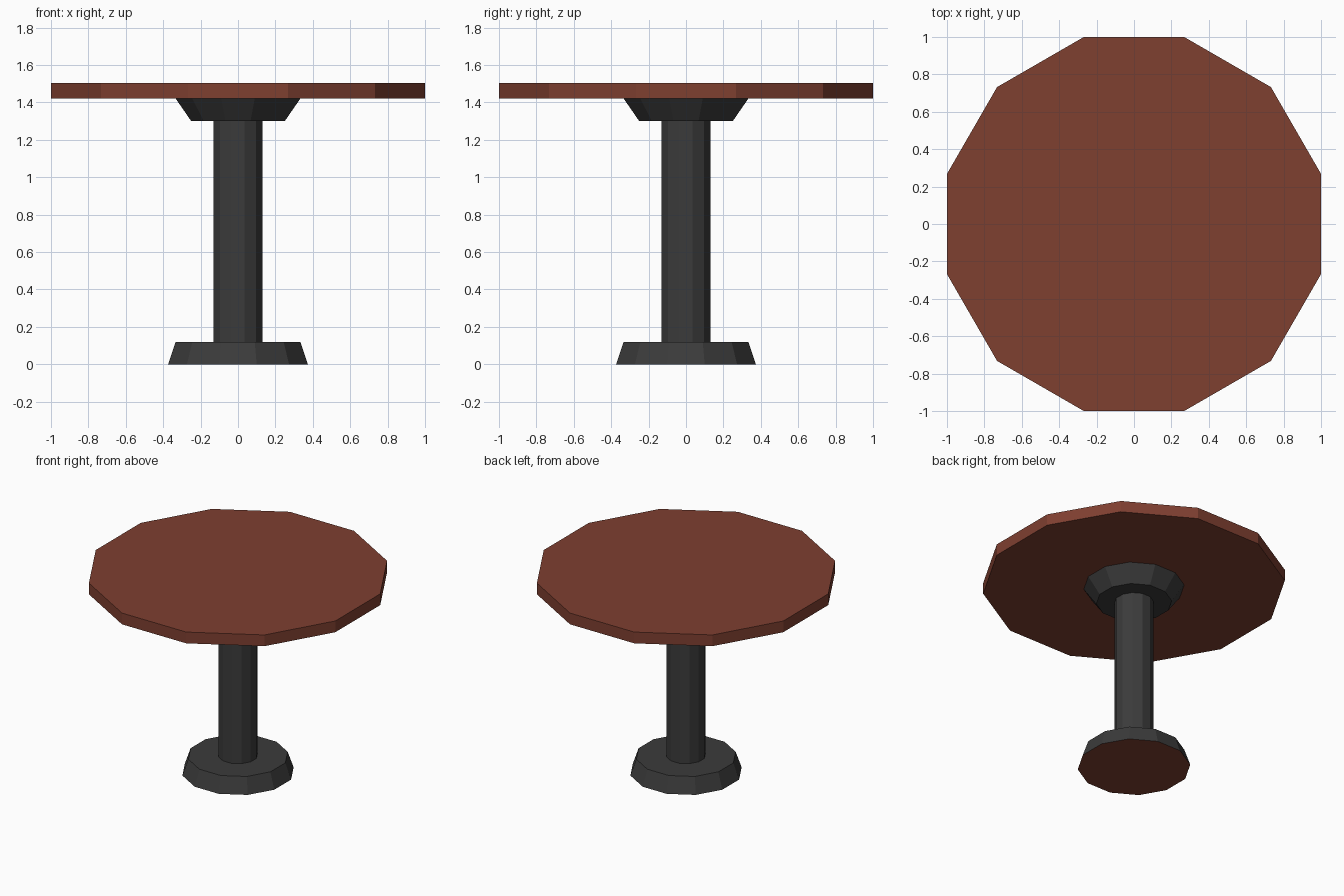
import bpy
import bmesh
import math

if "Cube" in bpy.data.objects:
    bpy.data.objects.remove(bpy.data.objects["Cube"])

SIDES = 12


def material(name, rgb):
    mat = bpy.data.materials.new(name)
    mat.diffuse_color = (*rgb, 1.0)
    mat.use_nodes = True
    mat.node_tree.nodes["Principled BSDF"].inputs["Base Color"].default_value = mat.diffuse_color
    return mat


wood = material("brown wood", (0.21, 0.05, 0.03))
metal = material("dark metal", (0.044, 0.044, 0.044))


def tapered_disc(name, z0, z1, half0, half1, mats):
    """Twelve-sided frustum; half widths are measured to the flat sides."""
    scale = 1 / math.cos(math.pi / SIDES)
    bm = bmesh.new()
    rings = []
    for z, half in ((z0, half0), (z1, half1)):
        ring = []
        for i in range(SIDES):
            a = 2 * math.pi * (i + 0.5) / SIDES
            r = half * scale
            ring.append(bm.verts.new((r * math.cos(a), r * math.sin(a), z)))
        rings.append(ring)
    low, high = rings
    for i in range(SIDES):
        j = (i + 1) % SIDES
        bm.faces.new((low[i], low[j], high[j], high[i]))
    bm.faces.new(low[::-1])
    bm.faces.new(high)
    bm.normal_update()
    # The second material, if any, goes on the underside
    if len(mats) > 1:
        for f in bm.faces:
            if f.normal.z < -0.9:
                f.material_index = 1
    mesh = bpy.data.meshes.new(name)
    bm.to_mesh(mesh)
    bm.free()
    for m in mats:
        mesh.materials.append(m)
    obj = bpy.data.objects.new(name, mesh)
    bpy.context.collection.objects.link(obj)
    return obj


# Foot with a brown underside
tapered_disc("base", 0.0, 0.12, 0.373, 0.333, [metal, wood])
# Pedestal column
tapered_disc("column", 0.12, 1.30, 0.13, 0.13, [metal])
# Flared support below the top
tapered_disc("collar", 1.30, 1.42, 0.25, 0.333, [metal])
# Table top
tapered_disc("table_top", 1.42, 1.505, 1.0, 1.0, [wood])
